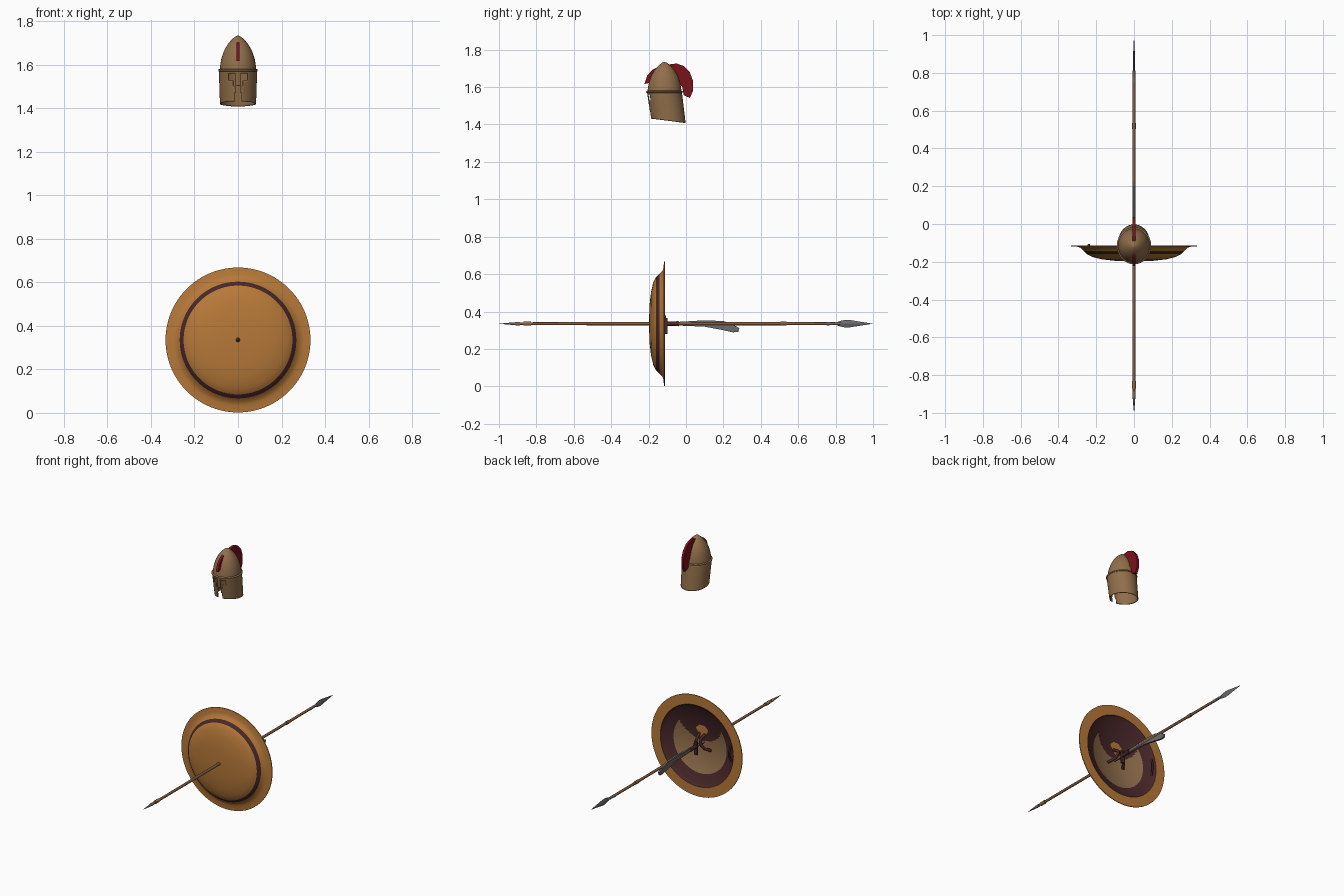
import bpy, bmesh, math
from mathutils import Vector

cube = bpy.data.objects.get("Cube")
if cube:
    bpy.data.objects.remove(cube)


def material(name, r, g, b):
    m = bpy.data.materials.new(name)
    m.use_nodes = True
    m.diffuse_color = (r, g, b, 1)
    m.node_tree.nodes["Principled BSDF"].inputs["Base Color"].default_value = (r, g, b, 1)
    return m


ORANGE = material("orange bronze", .47, .19, .04)
MAROON = material("maroon leather", .065, .02, .022)
TAN = material("tan bronze", .28, .155, .07)
RED = material("red crest", .19, .006, .01)
STEEL = material("grey steel", .15, .15, .16)
WOOD = material("brown wood", .22, .105, .05)

HUB = .335      # height of the shield centre and spear
HEAD = -.115    # y of the helmet axis


def finish(name, bm, mats, smooth=True):
    bmesh.ops.recalc_face_normals(bm, faces=bm.faces)
    mesh = bpy.data.meshes.new(name)
    bm.to_mesh(mesh)
    bm.free()
    obj = bpy.data.objects.new(name, mesh)
    bpy.context.collection.objects.link(obj)
    for m in mats:
        mesh.materials.append(m)
    if smooth:
        bpy.ops.object.select_all(action='DESELECT')
        obj.select_set(True)
        bpy.context.view_layer.objects.active = obj
        bpy.ops.object.shade_smooth_by_angle(angle=math.radians(35))
    return obj


def lathe(name, profile, place, mats, segs=24, smooth=True, rule=None):
    """Spin (radius, height) points; place maps local x, y, height to the model."""
    bm = bmesh.new()
    rings = []
    for r, h in profile:
        angles = [2 * math.pi * i / segs for i in range(segs)]
        rings.append([bm.verts.new(place(r * math.cos(a), r * math.sin(a), h)) for a in angles])
    for low, high in zip(rings, rings[1:]):
        for i in range(segs):
            j = (i + 1) % segs
            bm.faces.new((low[i], low[j], high[j], high[i]))
    bmesh.ops.remove_doubles(bm, verts=bm.verts, dist=1e-5)
    if rule:
        for f in bm.faces:
            f.material_index = rule(f.calc_center_median())
    return finish(name, bm, mats, smooth)


def slab(name, outline, half, mat, x=0, smooth=False):
    """Extrude a (y, z) outline sideways."""
    bm = bmesh.new()
    face = bm.faces.new([bm.verts.new((x - half, y, z)) for y, z in outline])
    new = bmesh.ops.extrude_face_region(bm, geom=[face])["geom"]
    verts = [v for v in new if isinstance(v, bmesh.types.BMVert)]
    bmesh.ops.translate(bm, vec=(2 * half, 0, 0), verts=verts)
    return finish(name, bm, [mat], smooth)


def tube(name, points, radius, mat):
    curve = bpy.data.curves.new(name, 'CURVE')
    curve.dimensions = '3D'
    curve.bevel_depth = radius
    curve.use_fill_caps = True
    spline = curve.splines.new('BEZIER')
    spline.bezier_points.add(len(points) - 1)
    for bp, p in zip(spline.bezier_points, points):
        bp.co = p
        bp.handle_left_type = bp.handle_right_type = 'AUTO'
    curve.materials.append(mat)
    obj = bpy.data.objects.new(name, curve)
    bpy.context.collection.objects.link(obj)
    return obj


def along_y(x, z, h):
    return (x, h, HUB + z)


def on_helmet(x, y, h):
    return (x, HEAD + y * 1.08, h)


# Shield: domed bowl with a flat rim, lined with leather and a crescent panel
def lining(c):
    r = math.hypot(c.x, c.z - HUB)
    inside = c.y > -.188 + .4 * r * r
    if r > .267 or not inside:
        return 0
    crescent = r < .2 and math.hypot(c.x, c.z - HUB - .17) > .16
    return 2 if crescent else 1


outer = [(0, -.198), (.1, -.195), (.17, -.187), (.22, -.175), (.25, -.16),
         (.268, -.142), (.283, -.126), (.3, -.12), (.333, -.118)]
inner = [(.333, -.113), (.268, -.113)]
inner += [(.26 * (1 - i / 24), -.182 + .9 * (.26 * (1 - i / 24)) ** 2) for i in range(25)]
lathe("shield", outer + inner, along_y, [ORANGE, MAROON, TAN], 96, rule=lining)

# Arm band, its plate and the hand grip behind the shield
bm = bmesh.new()
plate = [(0, .02), (.03, .05), (.045, .09), (.02, .115), (-.02, .115), (-.045, .09), (-.03, .05)]
face = bm.faces.new([bm.verts.new((x, -.168, HUB + z)) for x, z in plate])
finish("arm_band_plate", bm, [ORANGE], False)
for side in (-1, 1):
    tube("arm_band_strap", [(side * .06, -.175, HUB - .04), (side * .03, -.135, HUB - .01),
                            (side * .015, -.13, HUB + .03), (side * .02, -.17, HUB + .06)],
         .009, MAROON)
tube("hand_grip", [(-.245, -.127, HUB - .04), (-.238, -.112, HUB), (-.24, -.112, HUB + .03),
                   (-.245, -.127, HUB + .07)], .006, MAROON)

# Spear: shaft, bindings, leaf head and butt spike
lathe("spear_shaft", [(0, -.93), (.006, -.93), (.008, -.8), (.009, 0), (.008, .8), (0, .8)],
      along_y, [WOOD], 16)
for y, half, r, mat in ((-.85, .02, .011, TAN), (-.9, .012, .009, TAN),
                        (.52, .016, .011, WOOD), (-.05, .012, .012, MAROON)):
    lathe("shaft_binding", [(0, y - half), (r, y - half), (r, y + half), (0, y + half)],
          along_y, [mat], 16)
lathe("butt_spike", [(0, -1), (.004, -.96), (.008, -.91), (0, -.91)], along_y, [STEEL], 12)
lathe("spear_socket", [(0, .75), (.009, .75), (.006, .83), (0, .83)], along_y, [STEEL], 16)
lathe("spear_head", [(.006, .8), (.015, .825), (.021, .855), (.019, .88), (.011, .93), (0, 1)],
      lambda x, z, h: along_y(x * .3, z, h), [STEEL], 4, smooth=False)

# Curved sword beside the shaft
blade = [(-.04, .01), (.1, .018), (.2, .014), (.25, -.004), (.285, -.024), (.28, -.045),
         (.25, -.046), (.19, -.033), (.1, -.016), (-.04, -.01)]
slab("sword_blade", [(y, HUB + z) for y, z in blade], .006, STEEL)
lathe("sword_grip", [(0, -.112), (.012, -.11), (.011, -.075), (.014, -.04), (0, -.036)],
      along_y, [MAROON], 16)
slab("sword_guard", [(y, HUB + z) for y, z in ((-.111, -.055), (-.1, -.055), (-.1, .03), (-.111, .03))],
     .012, MAROON)

# Helmet dome and brim
lathe("helmet_dome", [(.084, 1.57), (.083, 1.59), (.077, 1.625), (.066, 1.66), (.05, 1.69),
                      (.03, 1.715), (.012, 1.73), (0, 1.735)], on_helmet, [TAN], 48)
lathe("helmet_brim", [(.082, 1.567), (.09, 1.57), (.091, 1.577), (.082, 1.582)],
      on_helmet, [TAN], 48)


# Helmet face guard: flaring shell with eye openings, nose bar and cheek gap
def opening(c):
    x = abs(c.x)
    if c.y > HEAD:
        return False
    eyes = .01 < x < .043 and 1.53 < c.z < 1.56
    nose_sides = .01 < x < .022 and 1.5 < c.z <= 1.53
    gap = x < .01 + (1.5 - c.z) * .1 and c.z <= 1.5
    return eyes or nose_sides or gap


bm = bmesh.new()
SEGS, ROWS = 96, 22
rows = []
for k in range(ROWS + 1):
    t = k / ROWS
    row = []
    for i in range(SEGS):
        a = 2 * math.pi * i / SEGS
        x, y = math.cos(a), math.sin(a)
        bottom = 1.42 - .012 * y
        shift = .02 * (1 - t)
        row.append(bm.verts.new((x * (.078 + .005 * t), HEAD + shift + y * .088,
                                 bottom + (1.573 - bottom) * t)))
    rows.append(row)
for low, high in zip(rows, rows[1:]):
    for i in range(SEGS):
        j = (i + 1) % SEGS
        bm.faces.new((low[i], low[j], high[j], high[i]))
holes = [f for f in bm.faces if opening(f.calc_center_median())]
bmesh.ops.delete(bm, geom=holes, context='FACES')
guard = finish("helmet_face_guard", bm, [TAN])
wall = guard.modifiers.new("wall", 'SOLIDIFY')
wall.thickness = .005

# Crest running over the dome from front to back
crest = [(-.222, 1.617), (-.207, 1.662), (-.18, 1.692), (-.15, 1.708), (-.115, 1.713),
         (-.085, 1.722), (-.05, 1.726), (-.01, 1.712), (.02, 1.68), (.037, 1.635),
         (.038, 1.58), (.02, 1.542), (-.012, 1.557), (-.02, 1.6), (-.05, 1.63),
         (-.115, 1.66), (-.18, 1.625)]
slab("helmet_crest", crest, .008, RED, smooth=True)
